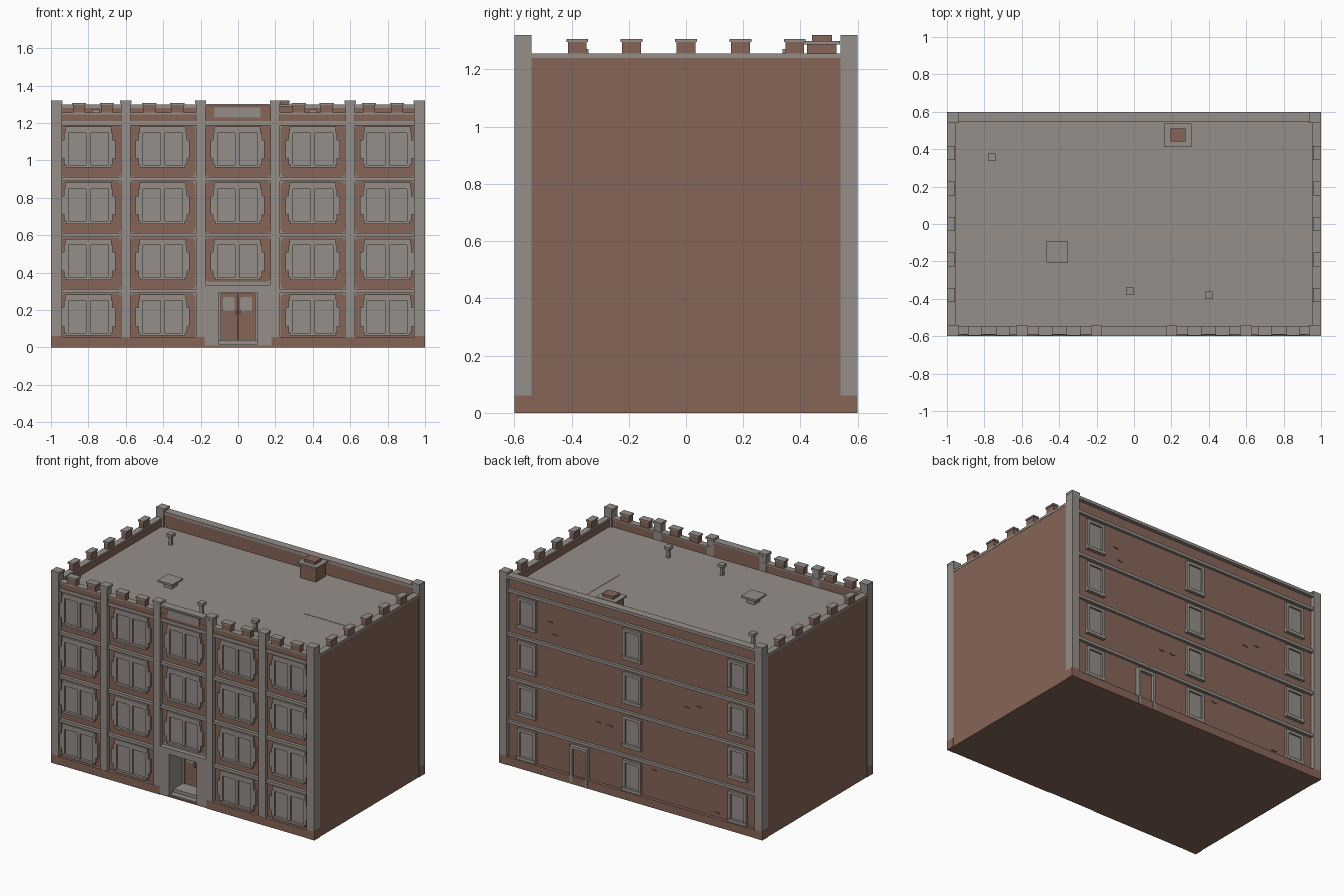
import bpy, bmesh, math
from mathutils import Vector

if "Cube" in bpy.data.objects:
    bpy.data.objects.remove(bpy.data.objects["Cube"])


def material(name, rgb):
    m = bpy.data.materials.new(name)
    m.use_nodes = True
    m.diffuse_color = (*rgb, 1)
    m.node_tree.nodes["Principled BSDF"].inputs["Base Color"].default_value = (*rgb, 1)
    return m


BRICK = material("brown brick", (0.24, 0.13, 0.098))
STONE = material("grey stone", (0.3, 0.272, 0.248))


def finish(name, bm, mat):
    bmesh.ops.recalc_face_normals(bm, faces=bm.faces)
    me = bpy.data.meshes.new(name)
    bm.to_mesh(me)
    bm.free()
    me.materials.append(mat)
    ob = bpy.data.objects.new(name, me)
    bpy.context.collection.objects.link(ob)
    return ob


def boxes(name, mat, items):
    """One object from boxes given as (x0, x1, y0, y1, z0, z1)."""
    bm = bmesh.new()
    for x0, x1, y0, y1, z0, z1 in items:
        vs = bmesh.ops.create_cube(bm, size=1)["verts"]
        for v in vs:
            v.co = Vector(((x0 + x1) / 2 + v.co.x * (x1 - x0),
                           (y0 + y1) / 2 + v.co.y * (y1 - y0),
                           (z0 + z1) / 2 + v.co.z * (z1 - z0)))
    return finish(name, bm, mat)


def rounded_plates(name, mat, plates, r, y0, y1):
    """Upright plates (x0, x1, z0, z1) with rounded corners."""
    bm = bmesh.new()
    for x0, x1, z0, z1 in plates:
        ring = []
        corners = [(x1 - r, z1 - r), (x0 + r, z1 - r), (x0 + r, z0 + r), (x1 - r, z0 + r)]
        for q, (cx, cz) in enumerate(corners):
            for k in range(4):
                a = math.pi / 2 * (q + k / 3)
                ring.append(bm.verts.new((cx + r * math.cos(a), y0, cz + r * math.sin(a))))
        f = bm.faces.new(ring)
        ext = bmesh.ops.extrude_face_region(bm, geom=[f])["geom"]
        for v in ext:
            if isinstance(v, bmesh.types.BMVert):
                v.co.y = y1
    return finish(name, bm, mat)


ROOF, TOP, SIDE = 1.194, 1.255, 0.997
FLOORS = (0, 0.3, 0.6, 0.9)
WALL = -0.565

# Main body: brick sides and back, recessed at the entrance
boxes("main_body", BRICK, [
    (-SIDE, SIDE, -0.43, 0.575, 0.01, ROOF - 0.01),
    (-SIDE, -0.96, WALL, -0.43, 0.01, ROOF - 0.01),
    (0.96, SIDE, WALL, -0.43, 0.01, ROOF - 0.01)])
boxes("front_wall", STONE, [
    (-0.96, -0.105, WALL, -0.43, 0.01, ROOF - 0.01),
    (0.105, 0.96, WALL, -0.43, 0.01, ROOF - 0.01),
    (-0.105, 0.105, WALL, -0.43, 0.295, ROOF - 0.01)])
boxes("ground_slab", BRICK, [(-SIDE, SIDE, -0.594, 0.598, 0, 0.01)])
plinth = [(-0.96, 0.96, 0.55, 0.598, 0.01, 0.055)]
for s in (-1, 1):
    a, b = sorted((s * 0.178, s * 0.96))
    plinth.append((a, b, -0.598, -0.55, 0, 0.055))
    a, b = sorted((s * 0.94, s))
    plinth += [(a, b, -0.6, -0.54, 0, 0.06), (a, b, 0.54, 0.6, 0, 0.06)]
boxes("base_plinth", BRICK, plinth)

# Flat roof with a raised patch
boxes("roof_deck", STONE, [(-0.97, 0.97, -0.56, 0.57, ROOF - 0.01, ROOF),
                           (0.5, 0.9, 0.0, 0.45, ROOF, ROOF + 0.002)])

# Parapets
parapet, caps = [], []
for s in (-1, 1):
    a, b = sorted((s * 0.96, s * SIDE))
    parapet.append((a, b, -0.56, 0.56, ROOF - 0.01, 1.24))
    a, b = sorted((s * 0.955, s * 0.999))
    caps.append((a, b, -0.54, 0.54, 1.24, TOP))
    a, b = sorted((s * 0.2, s * 0.96))
    parapet.append((a, b, -0.585, -0.55, ROOF - 0.01, 1.245))
    caps.append((a, b, -0.59, -0.545, 1.245, TOP))
parapet += [(-0.2, 0.2, -0.585, -0.55, ROOF - 0.01, 1.29),
            (-0.96, 0.96, 0.55, 0.575, ROOF - 0.01, 1.28)]
caps += [(-0.2, 0.2, -0.599, -0.545, 1.29, 1.302), (-0.96, 0.96, 0.545, 0.6, 1.28, 1.3)]
boxes("parapet_walls", BRICK, parapet)
boxes("parapet_caps", STONE, caps)
boxes("sign_panel", STONE, [(-0.125, 0.12, -0.592, -0.58, 1.23, 1.282)])

# Battlements along the front and sides
merlons, merlon_caps = [], []
spots = [(s * x, -0.57, 0.033, 0.02) for s in (-1, 1) for x in (0.85, 0.70, 0.475, 0.325)]
spots += [(s * 0.978, k * 0.19, 0.017, 0.033) for s in (-1, 1) for k in range(-2, 3)]
for x, y, hx, hy in spots:
    merlons.append((x - hx, x + hx, y - hy, y + hy, TOP, 1.296))
    e = 0.005
    merlon_caps.append((x - hx - e, x + hx + e, y - hy - e, y + hy + e, 1.296, 1.307))
boxes("battlements", BRICK, merlons)
boxes("battlement_caps", STONE, merlon_caps)

# Corner and front pilasters
posts = []
for s in (-1, 1):
    for y0, y1 in ((-0.6, -0.54), (0.54, 0.6)):
        a, b = sorted((s * 0.942, s * 0.999))
        posts.append((a, b, y0, y1, 0.06, 1.305))
        a, b = sorted((s * 0.937, s))
        posts.append((a, b, y0, y1, 1.305, 1.32))
    for x in (0.6, 0.2):
        posts.append((s * x - 0.025, s * x + 0.025, -0.597, -0.548, 0.055, 1.305))
        posts.append((s * x - 0.03, s * x + 0.03, -0.6, -0.542, 1.305, 1.32))
boxes("pilasters", STONE, posts)

# Floor bands on the front and back
bands = []
for z in (0.3, 0.6, 0.9, 1.2):
    for s in (-1, 1):
        a, b = sorted((s * 0.18, s * 0.96))
        bands.append((a, b, -0.59, WALL, z - 0.01, z + 0.01))
    if z > 0.3:
        bands.append((-0.18, 0.18, -0.59, WALL, z - 0.01, z + 0.01))
    bands.append((-0.96, 0.96, 0.57, 0.594, z - 0.014, z + 0.006))
boxes("floor_bands", STONE, bands)

# Front bays: rounded brick panels and paired windows
panels, frames, glass = [], [], []
bays = ((-0.8, -0.95, -0.625), (-0.403, -0.578, -0.228), (-0.003, -0.175, 0.175),
        (0.4, 0.228, 0.572), (0.797, 0.625, 0.945))
for f, base in enumerate(FLOORS):
    for cx, x0, x1 in bays:
        centre = abs(cx) < 0.1
        if f == 0 and centre:
            continue
        low = 0.05 if centre and f == 1 else 0.012
        panels.append((x0, x1, base + (low if f else 0.045), base + 0.289))
        z0 = base + (0.075 if f else 0.078)
        z1 = z0 + 0.172
        fy = -0.588
        frames += [(cx - 0.124, cx + 0.124, fy, WALL, z1, z1 + 0.034),
                   (cx - 0.12, cx + 0.12, fy - 0.006, WALL, z0 - 0.014, z0),
                   (cx - 0.012, cx + 0.012, fy, WALL, z0, z1)]
        for s in (-1, 1):
            a, b = sorted((cx + s * 0.107, cx + s * 0.13))
            frames.append((a, b, fy, WALL, z0, z1))
            a, b = sorted((cx + s * 0.129, cx + s * 0.145))
            frames.append((a, b, fy, WALL, z0 + 0.035, z0 + 0.135))
            a, b = sorted((cx + s * 0.012, cx + s * 0.107))
            glass.append((a, b, -0.577, WALL, z0, z1))
rounded_plates("brick_panels", BRICK, panels, 0.024, WALL, WALL - 0.006)
boxes("window_surrounds", STONE, frames)
boxes("window_panes", STONE, glass)
boxes("attic_strip", BRICK, [(x0, x1, -0.587, WALL, 1.212, 1.245) for c, x0, x1 in bays])

# Entrance: portal, steps and double doors set back
boxes("entrance_portal", STONE, [
    (-0.178, -0.105, -0.598, -0.43, 0.01, 0.335), (0.105, 0.178, -0.598, -0.43, 0.01, 0.335),
    (-0.105, 0.105, -0.598, -0.43, 0.295, 0.335),
    (-0.105, 0.105, -0.59, -0.43, 0.01, 0.018), (-0.105, 0.105, -0.55, -0.43, 0.018, 0.04)])
boxes("double_doors", BRICK, [(-0.09, -0.002, -0.445, -0.43, 0.04, 0.285),
                              (0.002, 0.09, -0.445, -0.43, 0.04, 0.285)])
boxes("door_casing", STONE, [(-0.105, -0.09, -0.455, -0.43, 0.04, 0.295),
                             (0.09, 0.105, -0.455, -0.43, 0.04, 0.295),
                             (-0.09, 0.09, -0.455, -0.43, 0.285, 0.295)])
rounded_plates("door_windows", STONE, [(-0.08, -0.018, 0.195, 0.27), (0.012, 0.076, 0.195, 0.27)],
               0.014, -0.444, -0.449)
boxes("door_handles", STONE, [(s * 0.012 - 0.005, s * 0.012 + 0.005, -0.46, -0.44, 0.175, 0.197)
                              for s in (-1, 1)])

# Back windows and service door
back_frames, back_glass = [], []
for base in FLOORS:
    z0, z1 = base + 0.068, base + 0.268
    for cx in (-0.8, 0, 0.8):
        back_frames += [(cx - 0.07, cx - 0.05, 0.57, 0.592, z0, z1),
                        (cx + 0.05, cx + 0.07, 0.57, 0.592, z0, z1),
                        (cx - 0.05, cx + 0.05, 0.57, 0.592, z1 - 0.02, z1),
                        (cx - 0.072, cx + 0.072, 0.57, 0.597, z0 - 0.01, z0 + 0.012)]
        back_glass.append((cx - 0.05, cx + 0.05, 0.57, 0.58, z0, z1))
boxes("back_window_frames", STONE, back_frames)
boxes("back_window_panes", STONE, back_glass)
chips = ((0.63, 1.05), (0.595, 0.97), (-0.41, 0.74), (-0.5, 0.77),
         (0.26, 0.46), (0.175, 0.46), (-0.16, 0.245), (-0.64, 0.08))
boxes("raised_bricks", BRICK, [(x - 0.018, x + 0.018, 0.57, 0.581, z, z + 0.008) for x, z in chips])
boxes("back_door_frame", STONE, [(0.33, 0.348, 0.57, 0.6, 0, 0.26), (0.447, 0.465, 0.57, 0.6, 0, 0.26),
                                 (0.33, 0.465, 0.57, 0.6, 0.242, 0.262)])
boxes("back_door", BRICK, [(0.348, 0.447, 0.57, 0.583, 0.0, 0.242)])

# Chimney
boxes("chimney_stack", BRICK, [(0.175, 0.295, 0.422, 0.526, ROOF, 1.288),
                               (0.194, 0.276, 0.441, 0.511, 1.3, 1.32)])
boxes("chimney_slab", STONE, [(0.16, 0.308, 0.413, 0.538, 1.288, 1.3)])

# Roof hatch and vent pipes
vents = [(-0.44, -0.38, -0.175, -0.115, ROOF, 1.23), (-0.468, -0.354, -0.205, -0.091, 1.23, 1.243)]
for x, y in ((-0.76, 0.358), (-0.022, -0.36), (0.4, -0.38)):
    vents += [(x - 0.01, x + 0.01, y - 0.01, y + 0.01, ROOF, 1.252),
              (x - 0.02, x + 0.02, y - 0.02, y + 0.02, 1.252, 1.272)]
boxes("roof_hatch_and_vents", STONE, vents)
